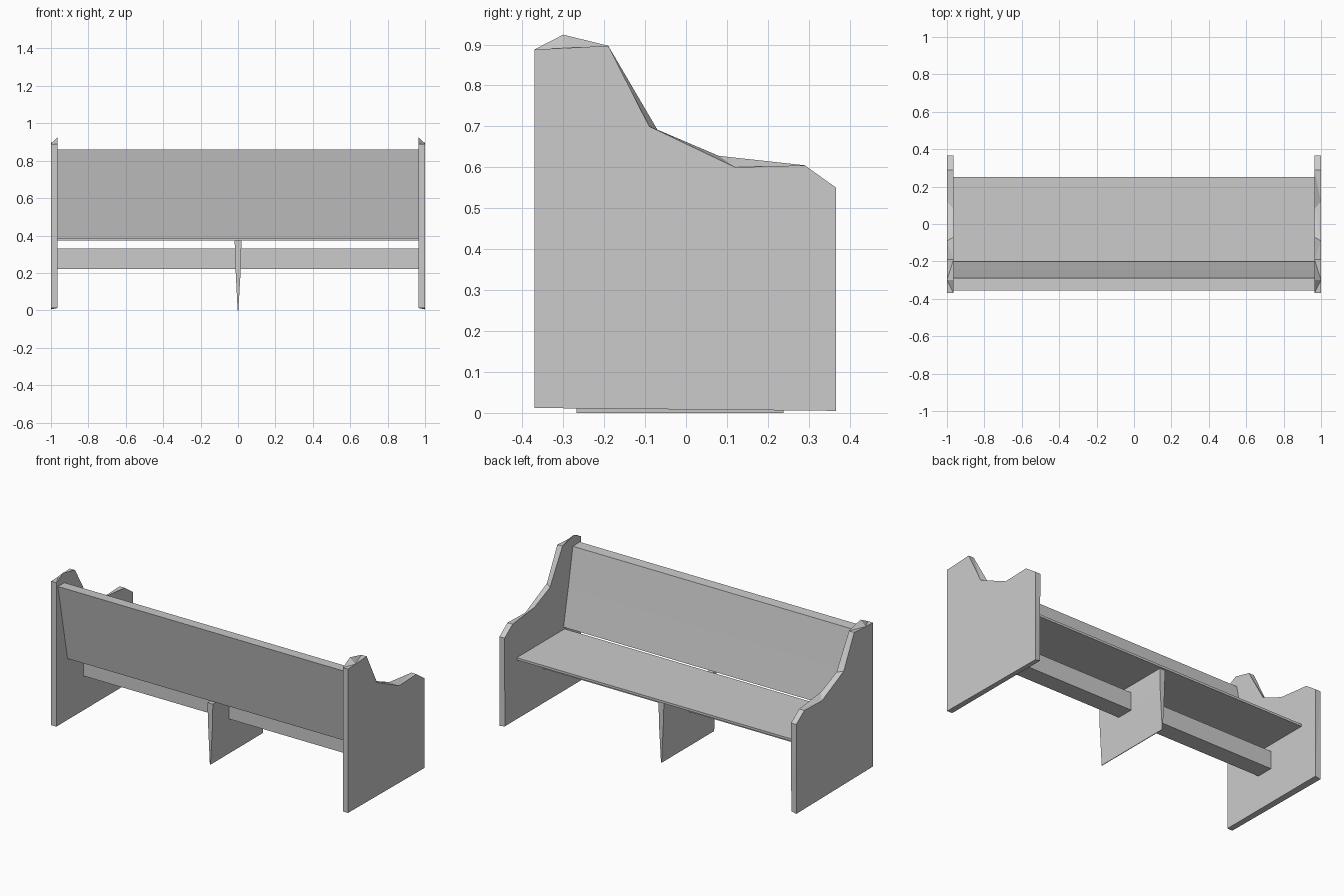
import bpy, bmesh

if "Cube" in bpy.data.objects:
    bpy.data.objects.remove(bpy.data.objects["Cube"])


def loft(name, loop_a, loop_b):
    """Closed solid between two point loops of equal length."""
    bm = bmesh.new()
    a = [bm.verts.new(p) for p in loop_a]
    b = [bm.verts.new(p) for p in loop_b]
    n = len(a)
    bm.faces.new(a)
    bm.faces.new(b[::-1])
    for i in range(n):
        j = (i + 1) % n
        bm.faces.new((a[j], a[i], b[i], b[j]))
    # split the twisted side faces into flat facets
    bmesh.ops.triangulate(bm, faces=[f for f in bm.faces if len(f.verts) == 4])
    bmesh.ops.recalc_face_normals(bm, faces=bm.faces)
    mesh = bpy.data.meshes.new(name)
    bm.to_mesh(mesh)
    bm.free()
    obj = bpy.data.objects.new(name, mesh)
    bpy.context.collection.objects.link(obj)
    return obj


def rail(name, profile, half=0.967):
    """Lengthwise board: a (y, z) profile extruded along x."""
    return loft(name, [(-half, y, z) for y, z in profile],
                [(half, y, z) for y, z in profile])


# End panels: the top edge is chamfered between outer and inner outlines
outer = [(-.37, .012), (-.37, .888), (-.30, .891), (-.19, .897), (-.09, .70),
         (.12, .60), (.29, .605), (.367, .55), (.367, .005)]
inner = [(-.37, .012), (-.37, .888), (-.30, .924), (-.19, .897), (-.07, .692),
         (.08, .628), (.29, .605), (.367, .55), (.365, .012)]
for side, label in ((-1, "left"), (1, "right")):
    loft(label + "_end_panel",
         [(side * 1.0, y, z) for y, z in outer],
         [(side * 0.965, y, z) for y, z in inner])

# Leaning backrest, thicker at the top
rail("backrest", [(-.355, .86), (-.29, .858), (-.245, .62),
                  (-.20, .40), (-.262, .385)])

# Thin seat board
rail("seat", [(-.21, .372), (.25, .372), (.25, .386), (-.21, .386)])

# Stretcher beam under the seat
rail("stretcher", [(-.11, .222), (-.005, .222), (-.005, .33), (-.11, .33)])

# Centre support, tapering to a thin foot
wedge = [(-.018, .373), (-.014, .24), (-.002, 0), (.002, 0), (.016, .24), (.018, .373)]
loft("centre_support", [(x, -.268, z) for x, z in wedge],
     [(x, .238, z) for x, z in wedge])
